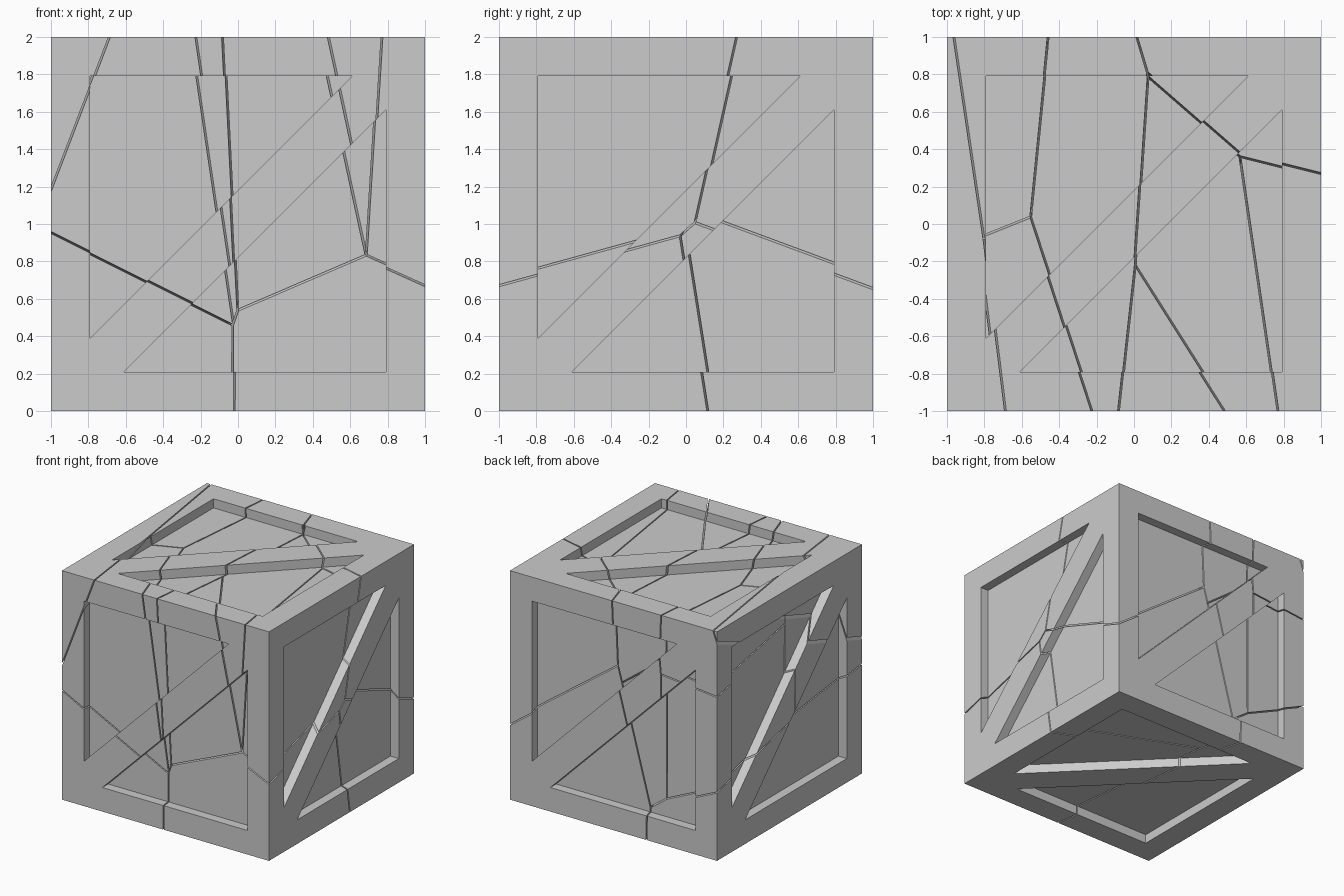
import bpy
import bmesh
from math import radians
from mathutils import Matrix, Vector

HALF_GAP = 0.005
DEPTH = 0.08
CENTRE = Vector((0, 0, 1))

default = bpy.data.objects.get("Cube")
if default:
    bpy.data.objects.remove(default, do_unlink=True)

# One plain grey for the whole crate
grey = bpy.data.materials.new("plain grey")
grey.use_nodes = True
colour = (0.6, 0.6, 0.6, 1)
grey.diffuse_color = colour
grey.node_tree.nodes["Principled BSDF"].inputs["Base Color"].default_value = colour


def make_object(name, bm):
    """Turn a bmesh into a linked object."""
    bmesh.ops.recalc_face_normals(bm, faces=bm.faces[:])
    mesh = bpy.data.meshes.new(name)
    bm.to_mesh(mesh)
    bm.free()
    obj = bpy.data.objects.new(name, mesh)
    bpy.context.scene.collection.objects.link(obj)
    return obj


def apply_boolean(obj, other, operation):
    """Bake one exact boolean into the object's mesh."""
    mod = obj.modifiers.new("cut", "BOOLEAN")
    mod.operation = operation
    mod.solver = "EXACT"
    mod.object = other
    depsgraph = bpy.context.evaluated_depsgraph_get()
    depsgraph.update()
    baked = bpy.data.meshes.new_from_object(obj.evaluated_get(depsgraph))
    obj.modifiers.clear()
    obj.data = baked


def cube(size):
    bm = bmesh.new()
    bmesh.ops.create_cube(bm, size=size, matrix=Matrix.Translation(CENTRE))
    return bm


# Two triangular recesses per side leave a frame and a diagonal plank
TRIANGLE = [(-0.79, 0.79), (0.61, 0.79), (-0.79, -0.61)]
turns = [Matrix.Rotation(radians(90 * i), 4, "Z") for i in range(4)]
turns += [Matrix.Rotation(radians(a), 4, "X") for a in (-90, 90)]

recesses = bmesh.new()
for turn in turns:
    for side in (1, -1):
        corners = [Vector((side * u, y, side * v))
                   for u, v in TRIANGLE for y in (DEPTH - 1, -1.1)]
        verts = [recesses.verts.new(turn @ c + CENTRE) for c in corners]
        bmesh.ops.convex_hull(recesses, input=verts)

cutter = make_object("recess_cutter", recesses)
crate = make_object("whole_crate", cube(2))
for helper in (cutter, crate):
    helper.hide_render = True
apply_boolean(crate, cutter, "DIFFERENCE")

# Each shard owns the space where its linear field (slopes in x, y, z and a
# constant, measured from the middle of the top front edge) is the highest
SHARDS = {
    "top_left_corner_shard": (-2.1, -0.2827, 0.7512, -1.3965),
    "back_left_top_shard": (-0.1178, 0.0118, -0.0047, -0.0777),
    "front_left_shard": (-0.1, -0.0327, -0.0148, -0.0225),
    "middle_shard": (0, 0, 0, 0),
    "back_right_top_shard": (1.5185, 0.4555, -0.065, -0.9336),
    "top_wedge_shard": (1.06, -0.072, 0.063, 0.054),
    "right_top_shard": (1.399, -0.0225, 0.042, -0.207),
    "front_middle_shard": (1, -0.11, 0.05, 0.083),
    "bottom_left_shard": (-0.2935, -0.0791, -0.4018, -0.6204),
    "bottom_right_shard": (1.1965, 0.1015, -0.408, -0.603),
    "bottom_back_shard": (1.296, 0.3425, -0.37, -0.8955),
    "back_left_shard": (-0.1168, 0.0098, -0.0147, -0.0784),
    "back_middle_shard": (-0.0113, 0.0075, -0.015, -0.0257),
}
ORIGIN = Vector((0, -1, 2))


def shard_cell(field):
    """Convex cell of one shard, shrunk a little on every crack."""
    bm = cube(2.4)
    for other in SHARDS.values():
        if other == field:
            continue
        diff = [a - b for a, b in zip(field, other)]
        normal = Vector(diff[:3])
        inward = normal.normalized()
        point = ORIGIN + inward * (HALF_GAP - diff[3] / normal.length)
        bmesh.ops.bisect_plane(bm, geom=bm.verts[:] + bm.edges[:] + bm.faces[:],
                               dist=1e-6, plane_co=point, plane_no=-inward,
                               clear_outer=True)
        rim = [e for e in bm.edges if e.is_boundary]
        if rim:
            bmesh.ops.holes_fill(bm, edges=rim, sides=0)
    return bm


# Break the crate into its shards
for name, field in SHARDS.items():
    cell = shard_cell(field)
    if not cell.faces:
        cell.free()
        continue
    shard = make_object(name, cell)
    apply_boolean(shard, crate, "INTERSECT")
    shard.data.materials.clear()
    shard.data.materials.append(grey)

for helper in (cutter, crate):
    bpy.data.objects.remove(helper, do_unlink=True)
